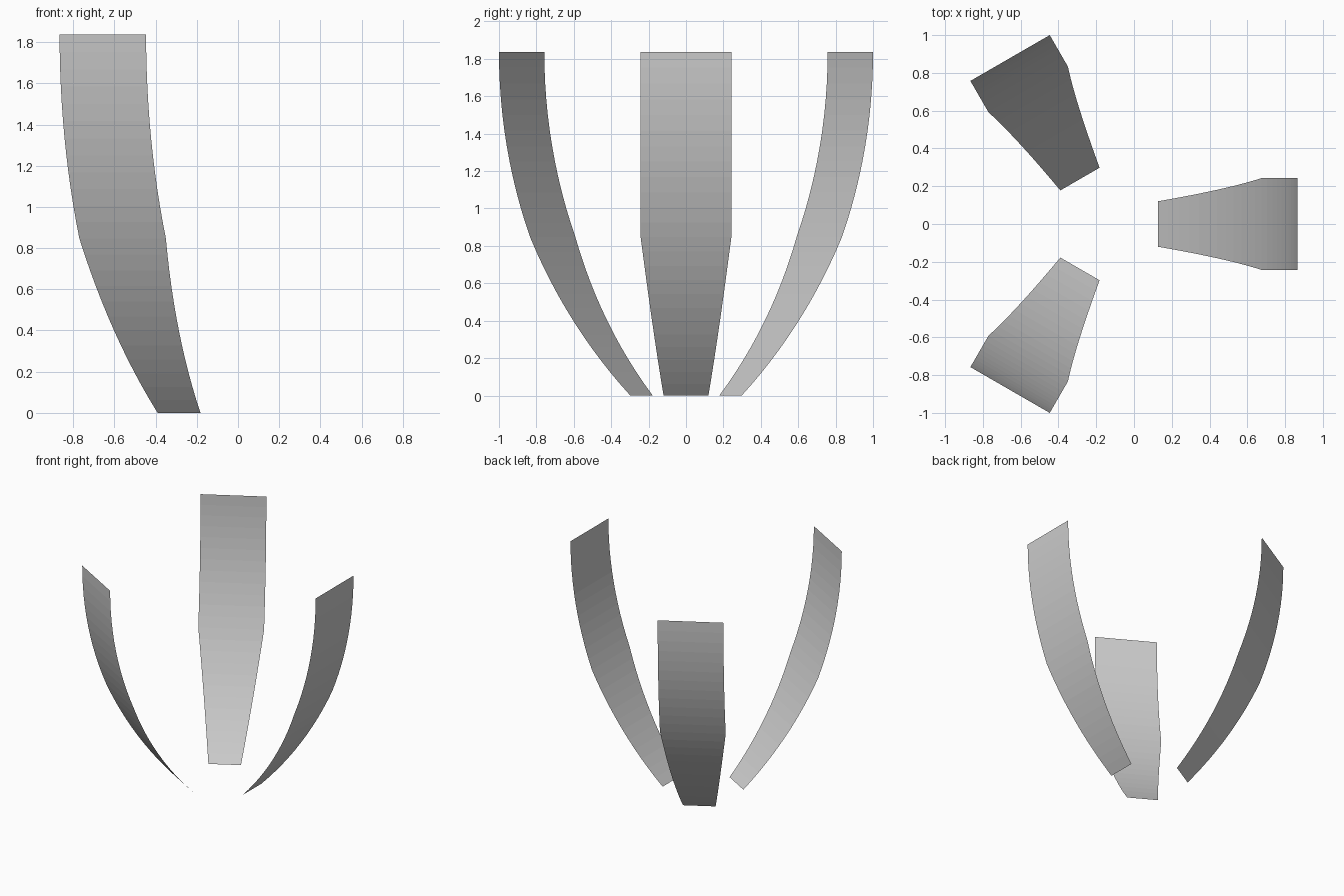
import bpy, bmesh, math

if "Cube" in bpy.data.objects:
    bpy.data.objects.remove(bpy.data.objects["Cube"], do_unlink=True)

HEIGHT = 1.837        # top of the blades
ARC_RADIUS = 2.65     # radius of the blade's bend
TOP_REACH = 1.0147    # distance of blade tip from the hub axis
HUB_X = -0.1488       # hub axis position
BASE_HALF, FULL_HALF = 0.12, 0.2425
STEPS = 24

grey = bpy.data.materials.new("light grey")
grey.use_nodes = True
colour = (0.6, 0.6, 0.6, 1)
grey.diffuse_color = colour
grey.node_tree.nodes["Principled BSDF"].inputs["Base Color"].default_value = colour


def make_blade(name, turn):
    """Thin strip bent along an arc, tapering over its lower half."""
    bm = bmesh.new()
    sweep = math.asin(HEIGHT / ARC_RADIUS)
    rows = []
    for i in range(STEPS + 1):
        t = i / STEPS
        angle = sweep * (1 - t)
        reach = TOP_REACH - ARC_RADIUS * (1 - math.cos(angle))
        z = HEIGHT - ARC_RADIUS * math.sin(angle)
        half = BASE_HALF + (FULL_HALF - BASE_HALF) * min(1, 2 * t)
        rows.append([bm.verts.new((reach, side * half, z)) for side in (-1, 1)])
    for low, high in zip(rows, rows[1:]):
        bm.faces.new((low[0], low[1], high[1], high[0]))
    mesh = bpy.data.meshes.new(name)
    bm.to_mesh(mesh)
    bm.free()
    mesh.materials.append(grey)
    blade = bpy.data.objects.new(name, mesh)
    blade.location.x = HUB_X
    blade.rotation_euler.z = turn
    bpy.context.collection.objects.link(blade)


# Three blades evenly spaced around the hub axis
for k, name in enumerate(("left_blade", "back_blade", "front_blade")):
    make_blade(name, k * math.tau / 3)
